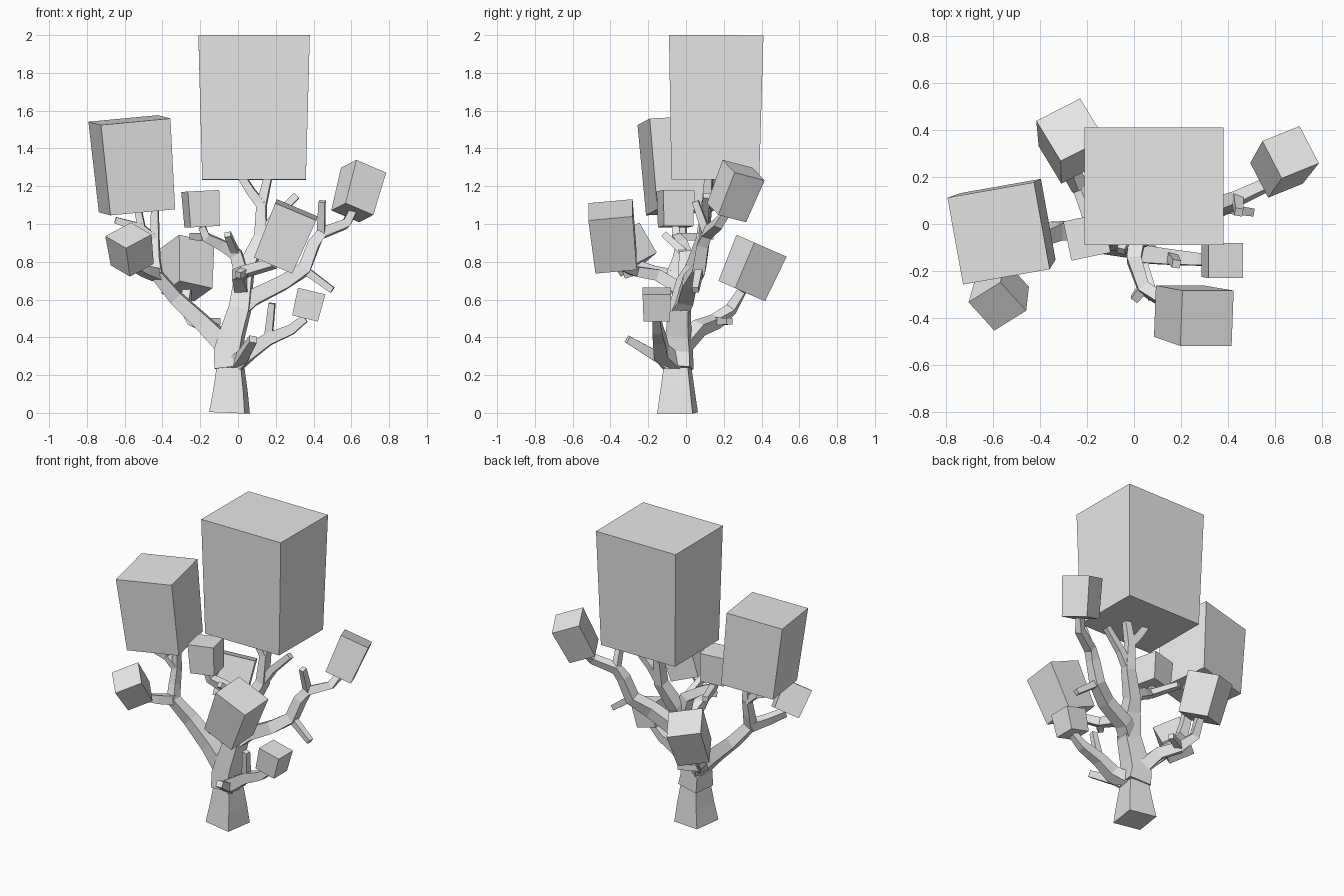
import bpy
import bmesh
from math import radians, cos, sin
from mathutils import Vector

default_cube = bpy.data.objects.get("Cube")
if default_cube:
    bpy.data.objects.remove(default_cube, do_unlink=True)

# One plain material
grey = bpy.data.materials.new("light grey")
grey.use_nodes = True
colour = (.8, .8, .8, 1)
grey.diffuse_color = colour
grey.node_tree.nodes["Principled BSDF"].inputs["Base Color"].default_value = colour


def square(centre, side, depth):
    """Four corners around a centre, from two half-width vectors."""
    return [centre - side - depth, centre + side - depth,
            centre + side + depth, centre - side + depth]


def build_tube(name, rings):
    """Join four-sided rings into a closed, flat-shaded object."""
    bm = bmesh.new()
    rings = [[bm.verts.new(corner) for corner in ring] for ring in rings]
    for lower, upper in zip(rings, rings[1:]):
        for i in range(len(lower)):
            bm.faces.new((lower[i - 1], lower[i], upper[i], upper[i - 1]))
    bm.faces.new(rings[0])
    bm.faces.new(rings[-1])
    bmesh.ops.recalc_face_normals(bm, faces=bm.faces)
    mesh = bpy.data.meshes.new(name)
    bm.to_mesh(mesh)
    bm.free()
    mesh.materials.append(grey)
    tube = bpy.data.objects.new(name, mesh)
    bpy.context.collection.objects.link(tube)


def limb(name, start_width, end_width, *points):
    """Square limb that thins evenly along its joints; returns the joints."""
    joints = [Vector(point) for point in points]
    last = len(joints) - 1
    run = (joints[last] - joints[0]).normalized()
    guide = Vector((1, 0, 0)) if abs(run.y) > .7 else Vector((.15, 1, 0))
    rings = []
    for i, joint in enumerate(joints):
        along = (joints[min(i + 1, last)] - joints[max(i - 1, 0)]).normalized()
        depth = (guide - along * guide.dot(along)).normalized()
        side = depth.cross(along)
        half = (start_width + (end_width - start_width) * i / last) / 2
        rings.append(square(joint, side * half, depth * half))
    build_tube(name, rings)
    return joints


def twig(name, start, end):
    limb(name, .042, .034, start, end)


def foliage(name, bottom, top, width, turn=0, depth=None):
    """Leaning block, a little narrower below; returns its bottom centre."""
    bottom, top = Vector(bottom), Vector(top)
    lean = top - bottom
    side = Vector((cos(radians(turn)), sin(radians(turn)), 0))
    side.z = -side.dot(lean) / lean.z
    side = side.normalized() * width / 2
    back = lean.cross(side).normalized() * (depth or width) / 2
    build_tube(name, [square(bottom, side * .93, back * .93), square(top, side, back)])
    return bottom


# Foliage blocks
foliage("crown_foliage", (.085, .155, 1.235), (.085, .16, 2), .59, depth=.5)
foliage("right_high_foliage", (-.535, -.01, 1.07), (-.575, -.04, 1.55), .375, turn=10)
right_low = foliage("right_low_foliage", (-.56, -.25, .785), (-.58, -.35, .94), .175, turn=32)
front = foliage("front_foliage", (.19, -.37, .79), (.31, -.4, 1.075), .236)
back = foliage("back_foliage", (-.27, .295, .645), (-.27, .4, .885), .213, turn=27)
left_high = foliage("left_high_foliage", (.605, .215, 1.06), (.665, .305, 1.285), .183, turn=22)
left_low = foliage("left_low_foliage", (.355, -.155, .5), (.39, -.155, .645), .15)
inner = foliage("inner_foliage", (-.19, -.055, .985), (-.2, -.055, 1.175), .17, turn=12)

# Flared trunk and the main stem rising from it
base = limb("trunk", .19, .13, (-.045, -.045, 0), (-.04, -.045, .12), (-.04, -.045, .24))
stem = limb("main_stem", .15, .05, base[-1], (-.05, -.04, .33), (-.03, -.04, .42),
            (.01, -.035, .55), (.03, 0, .7), (.05, .04, .78), (.12, .09, .93), (.125, .11, 1.1))
fork, inner_joint, crown_joint, crown_tip = stem[1], stem[4], stem[-2], stem[-1]

# Crown fork under the largest block
limb("crown_fork_right", .05, .04, crown_tip, (.07, .12, 1.17), (.02, .13, 1.25))
limb("crown_fork_left", .05, .04, crown_tip, (.16, .12, 1.25))
limb("crown_twig", .05, .036, crown_joint, (.19, .1, 1.03), (.31, .11, 1.15))

# Large limb towards -x, which splits into a low and a high stem
right = limb("right_limb", .11, .06, fork, (-.09, -.04, .38), (-.19, -.03, .48),
             (-.33, -.03, .61), (-.43, -.07, .73))
limb("right_low_stem", .06, .044, right[-1], (-.49, -.16, .75), right_low)
high = limb("right_high_stem", .06, .045, right[-1], (-.44, -.04, .82), (-.44, -.02, .92))
limb("right_fork_inner", .045, .036, high[-1], (-.44, -.02, 1.1))
outer = limb("right_fork_outer", .045, .036, high[-1], (-.51, -.02, .98), (-.53, -.02, 1.08))
twig("right_twig", outer[1], (-.65, -.03, 1.02))

# Large limb towards +x
left = limb("left_limb", .09, .04, stem[3], (.08, 0, .61), (.24, .02, .69), (.35, .07, .76),
            (.4, .09, .89), (.44, .11, .95), (.57, .17, 1), left_high)
twig("left_low_twig", left[3], (.5, .05, .65))
twig("left_high_twig", left[5], (.445, .05, 1.12))

# Low limb
low = limb("low_limb", .09, .04, base[-1], (.06, -.13, .32), (.16, -.14, .39),
           (.28, -.15, .44), left_low)
twig("low_twig", low[2], (.18, -.17, .58))
limb("front_stub", .06, .04, (0, -.09, .26), (.08, -.31, .39))

# Front limb
reach = limb("front_limb", .07, .044, (.02, -.02, .65), (0, -.15, .73), (.04, -.27, .75), front)
twig("front_twig", reach[2], (0, -.32, .73))

# Back limb
rear = limb("back_limb", .08, .044, fork, (-.14, .07, .45), (-.23, .16, .485),
            (-.28, .24, .55), back)
twig("back_twig", rear[2], (-.1, .23, .485))

# Small inner limb
small = limb("inner_limb", .075, .036, inner_joint, (-.01, 0, .84), (-.09, -.02, .89),
             (-.17, -.05, .93), inner)
twig("inner_front_twig", small[1], (-.055, -.115, .945))
twig("inner_back_twig", small[3], (-.24, .14, .935))
